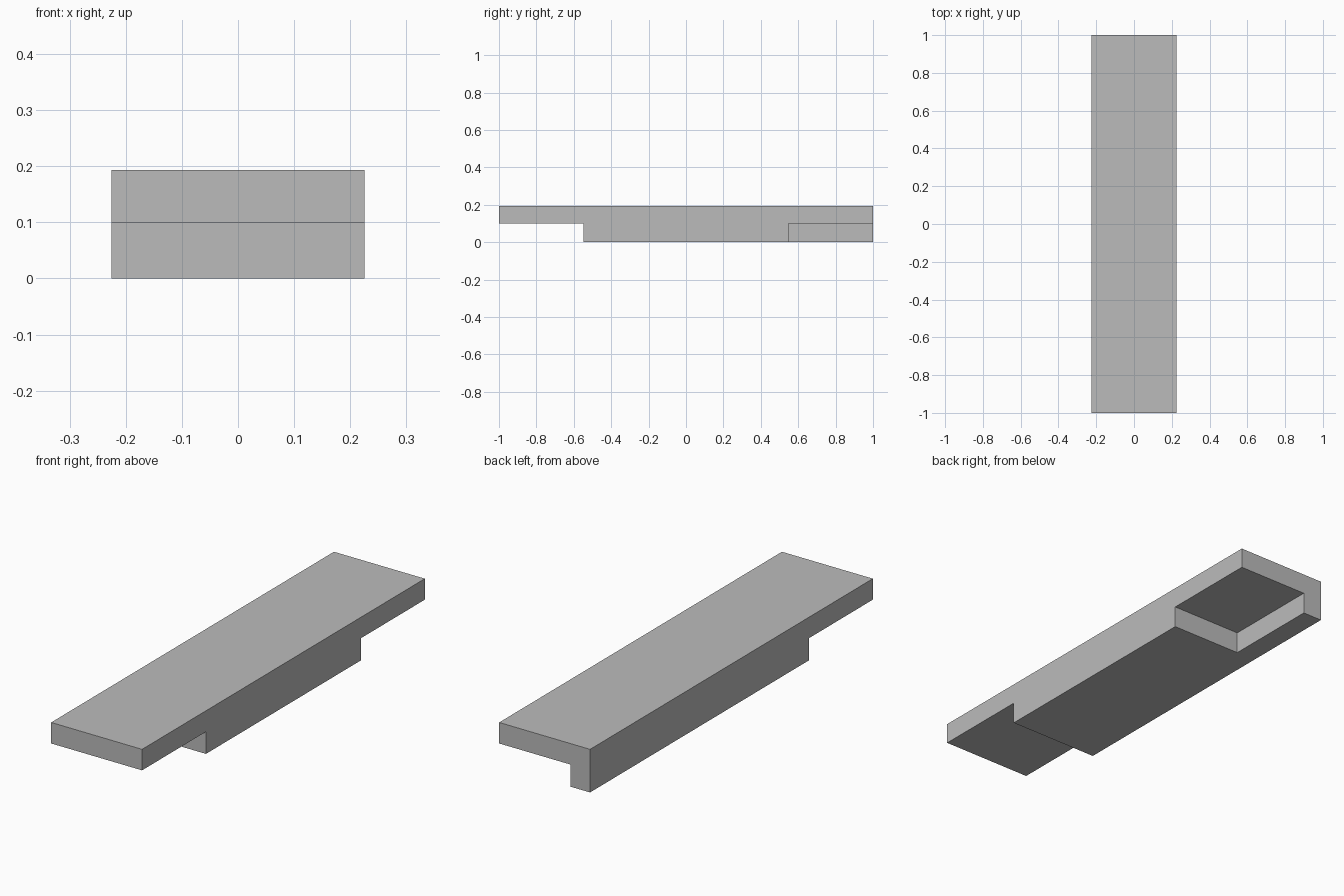
import bpy
import bmesh

cube = bpy.data.objects.get("Cube")
if cube:
    bpy.data.objects.remove(cube, do_unlink=True)

HALF_W, HALF_L = 0.225, 1.0
TOP, STEP = 0.193, 0.099      # full height and underside of the thin ends
LAP = 0.548                   # where the laps begin along y
RAIL = 0.097                  # width of the rail left at the back

grey = bpy.data.materials.new("plain grey")
grey.use_nodes = True
colour = (0.5, 0.5, 0.5, 1)
grey.diffuse_color = colour
grey.node_tree.nodes["Principled BSDF"].inputs["Base Color"].default_value = colour


def prism(name, profile, x0, x1):
    """Extrude a closed (y, z) profile from x0 to x1."""
    bm = bmesh.new()
    face = bm.faces.new([bm.verts.new((x0, y, z)) for y, z in profile])
    new = bmesh.ops.extrude_face_region(bm, geom=[face])["geom"]
    moved = [v for v in new if isinstance(v, bmesh.types.BMVert)]
    bmesh.ops.translate(bm, verts=moved, vec=(x1 - x0, 0, 0))
    bmesh.ops.recalc_face_normals(bm, faces=bm.faces)
    mesh = bpy.data.meshes.new(name)
    bm.to_mesh(mesh)
    bm.free()
    mesh.materials.append(grey)
    obj = bpy.data.objects.new(name, mesh)
    bpy.context.collection.objects.link(obj)
    return obj


# Plank with a full-width lap under the front end
plank = prism("lapped_plank", [
    (-HALF_L, TOP), (-HALF_L, STEP), (-LAP, STEP),
    (-LAP, 0), (HALF_L, 0), (HALF_L, TOP)], -HALF_W, HALF_W)

# Recess under the back end, leaving a rail along one side
cutter = prism("recess_cutter", [
    (LAP, -0.1), (HALF_L + 0.1, -0.1), (HALF_L + 0.1, STEP), (LAP, STEP)],
    RAIL - HALF_W, HALF_W + 0.1)
cutter.hide_render = True

cut = plank.modifiers.new("recess", "BOOLEAN")
cut.operation = "DIFFERENCE"
cut.solver = "EXACT"
cut.object = cutter
bpy.context.view_layer.objects.active = plank
bpy.ops.object.modifier_apply(modifier=cut.name)
bpy.data.objects.remove(cutter, do_unlink=True)
